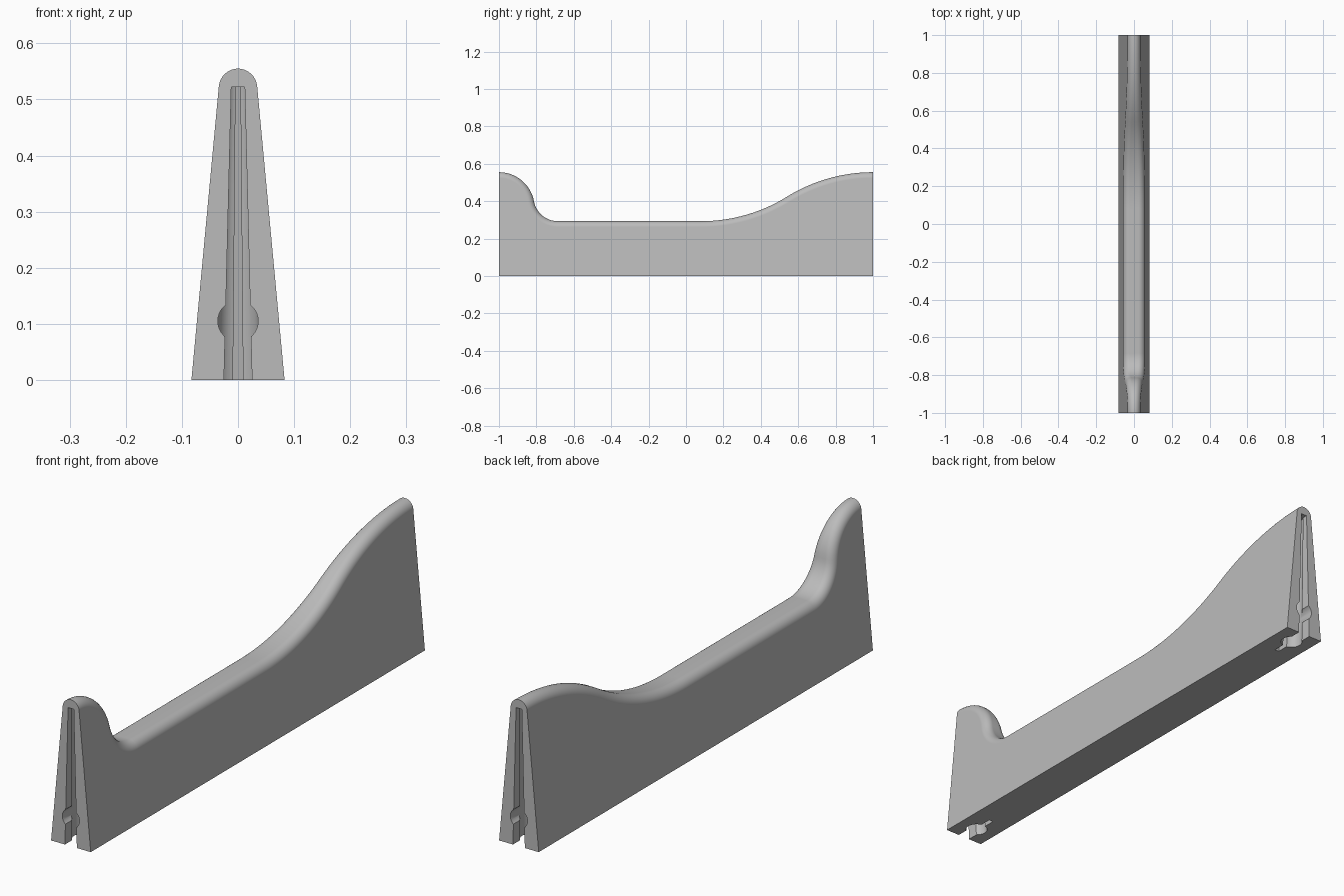
import bpy, bmesh
from math import sin, cos, pi, atan2, sqrt, asin
from mathutils import Vector, Matrix

if "Cube" in bpy.data.objects:
    bpy.data.objects.remove(bpy.data.objects["Cube"])

LOW, HIGH, ROUND = 0.293, 0.555, 0.031

grey = bpy.data.materials.new("plain grey")
grey.use_nodes = True
colour = (0.5, 0.5, 0.5, 1)
grey.diffuse_color = colour
grey.node_tree.nodes["Principled BSDF"].inputs["Base Color"].default_value = colour


def half_width(z):
    return 0.083 - 0.0933 * z


def make_object(name, bm):
    bmesh.ops.recalc_face_normals(bm, faces=bm.faces)
    mesh = bpy.data.meshes.new(name)
    bm.to_mesh(mesh)
    bm.free()
    mesh.materials.append(grey)
    obj = bpy.data.objects.new(name, mesh)
    bpy.context.collection.objects.link(obj)
    return obj


def loft(rings):
    """Skin a list of equal closed rings and cap both ends."""
    bm = bmesh.new()
    rows = [[bm.verts.new(p) for p in ring] for ring in rings]
    n = len(rows[0])
    for a, b in zip(rows, rows[1:]):
        for i in range(n):
            j = (i + 1) % n
            bm.faces.new((a[i], a[j], b[j], b[i]))
    bm.faces.new(rows[0])
    bm.faces.new(rows[-1])
    return bm


def s_curve(end_y, flat_y, share, steps):
    """Two tangent arcs from the high end to the low flat: (y, z, normal y, normal z)."""
    side = 1 if flat_y > end_y else -1
    run, rise = abs(flat_y - end_y), HIGH - LOW
    total = (run ** 2 + rise ** 2) / (2 * rise)
    r_top = total * share
    r_low = total - r_top
    sweep = atan2(run, total - rise)
    pts = []
    for i in range(steps + 1):
        t = sweep * i / steps
        pts.append((end_y + side * r_top * sin(t), HIGH - r_top + r_top * cos(t), side * sin(t), cos(t)))
    for i in range(steps - 1, -1, -1):
        t = sweep * i / steps
        pts.append((flat_y - side * r_low * sin(t), LOW + r_low - r_low * cos(t), side * sin(t), cos(t)))
    return pts


# Tapered wall with a rounded crest that follows the top profile
profile = s_curve(-1, -0.685, 0.594, 16) + s_curve(1, 0.08, 0.5, 20)[::-1]
rings = []
for y, z, ny, nz in profile:
    half = []
    for k in range(9):
        a = k / 8 * pi / 2
        inset = ROUND * (1 - sin(a))
        py, pz = y - ny * inset, z - nz * inset
        half.append((max(half_width(pz) - ROUND * (1 - cos(a)), 0.0001), py, pz))
    half.insert(0, (half_width(0), half[0][1], 0))
    rings.append(half + [(-x, py, pz) for x, py, pz in reversed(half)])
wall = make_object("divider_wall", loft(rings))


# Tapering keyhole socket: mouth, round chamber and narrow slit
def socket_outline():
    mouth, slit, radius, centre = 0.025, 0.009, 0.04, 0.075
    a0, a1 = asin(mouth / radius), pi - asin(slit / radius)
    half = [(mouth, -0.03)]
    for i in range(17):
        a = a0 + (a1 - a0) * i / 16
        half.append((radius * sin(a), centre - radius * cos(a)))
    half.append((slit, 0.16))
    return half + [(-x, d) for x, d in reversed(half)]


def cut(cutter):
    mod = wall.modifiers.new("cut", "BOOLEAN")
    mod.operation = "DIFFERENCE"
    mod.solver = "EXACT"
    mod.object = cutter
    cutter.hide_render = True
    bpy.context.view_layer.objects.active = wall
    bpy.ops.object.modifier_apply(modifier=mod.name)
    bpy.data.objects.remove(cutter)


for side, label in ((-1, "front"), (1, "back")):
    levels = []
    for z in (-0.02, 0.522):
        s = 1 - z
        levels.append([(x * s, side * (1 - d * s), z) for x, d in socket_outline()])
    cut(make_object(label + "_socket_cutter", loft(levels)))

    # Round snap recess across the socket mouth
    bm = bmesh.new()
    bmesh.ops.create_cone(bm, cap_ends=True, segments=32, radius1=0.036, radius2=0.036, depth=0.1,
                          matrix=Matrix.Translation((0, side * 0.98, 0.105)) @ Matrix.Rotation(pi / 2, 4, "X"))
    cut(make_object(label + "_recess_cutter", bm))

# Smooth crest with crisp edges
bpy.ops.object.select_all(action="DESELECT")
wall.select_set(True)
bpy.context.view_layer.objects.active = wall
bpy.ops.object.shade_smooth_by_angle(angle=0.6)
weighted = wall.modifiers.new("weighted normals", "WEIGHTED_NORMAL")
weighted.keep_sharp = True
